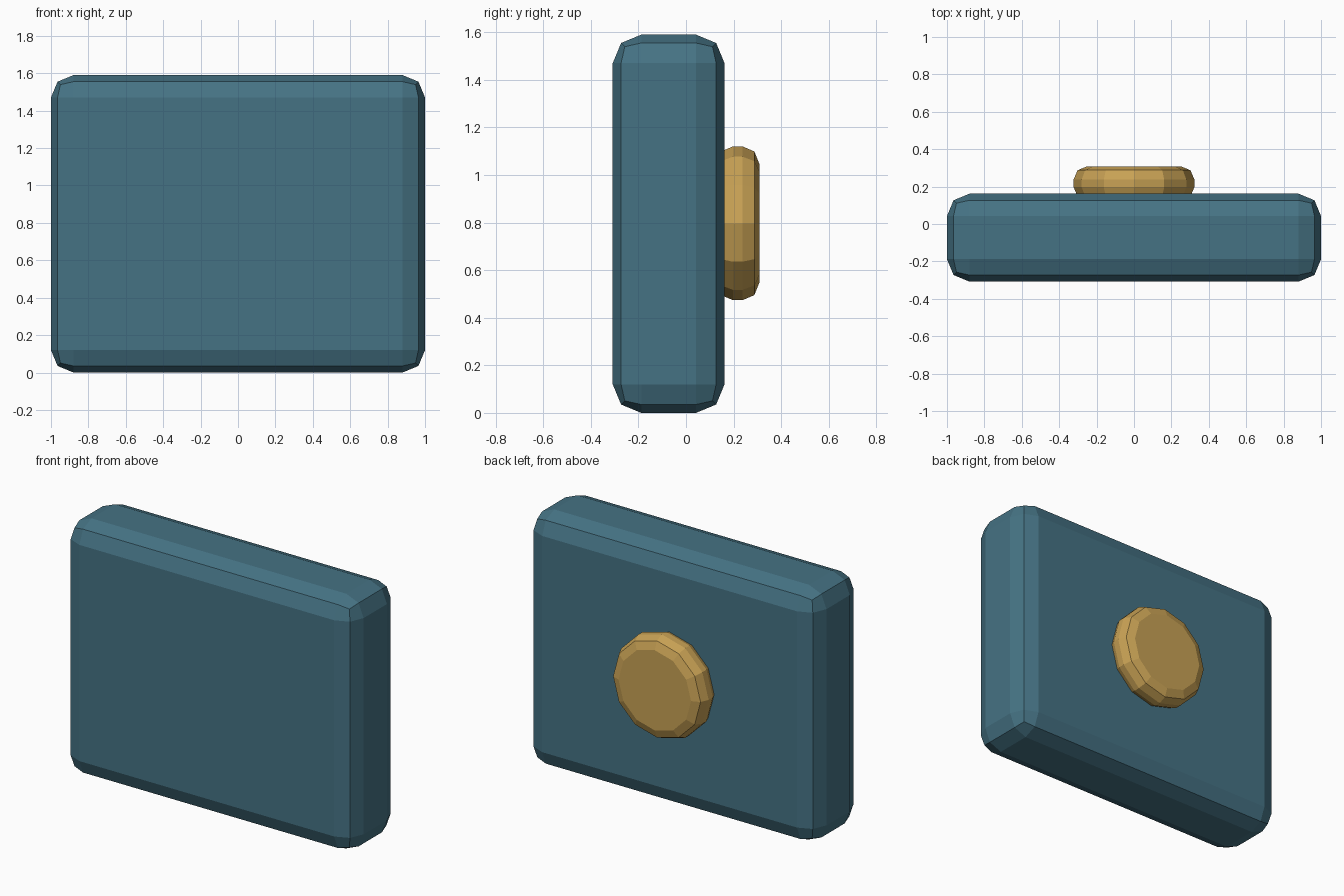
import bpy
import math

if "Cube" in bpy.data.objects:
    bpy.data.objects.remove(bpy.data.objects["Cube"])


def finish(obj, name, color, bevel, angle):
    """Name, colour and give the part a two-step rounded edge."""
    obj.name = name
    bpy.ops.object.transform_apply(location=False, rotation=True, scale=True)
    mat = bpy.data.materials.new(name + "_paint")
    mat.diffuse_color = color
    mat.use_nodes = True
    mat.node_tree.nodes["Principled BSDF"].inputs["Base Color"].default_value = mat.diffuse_color
    obj.data.materials.append(mat)
    mod = obj.modifiers.new("rounded_edges", 'BEVEL')
    mod.width = bevel
    mod.segments = 2
    mod.limit_method = 'ANGLE'
    mod.angle_limit = math.radians(angle)


# Slab body
y0, y1, height = -0.308, 0.162, 1.59
bpy.ops.mesh.primitive_cube_add(size=1, location=(0, (y0 + y1) / 2, height / 2))
body = bpy.context.object
body.scale = (2, y1 - y0, height)
finish(body, "body", (0.06, 0.17, 0.23, 1), 0.12, 30)

# Twelve-sided knob set into the back face
bpy.ops.mesh.primitive_cylinder_add(
    vertices=12, radius=0.323, depth=0.181,
    location=(0, 0.2175, 0.797), rotation=(math.pi / 2, 0, 0))
finish(bpy.context.object, "back_knob", (0.58, 0.36, 0.09, 1), 0.07, 45)
